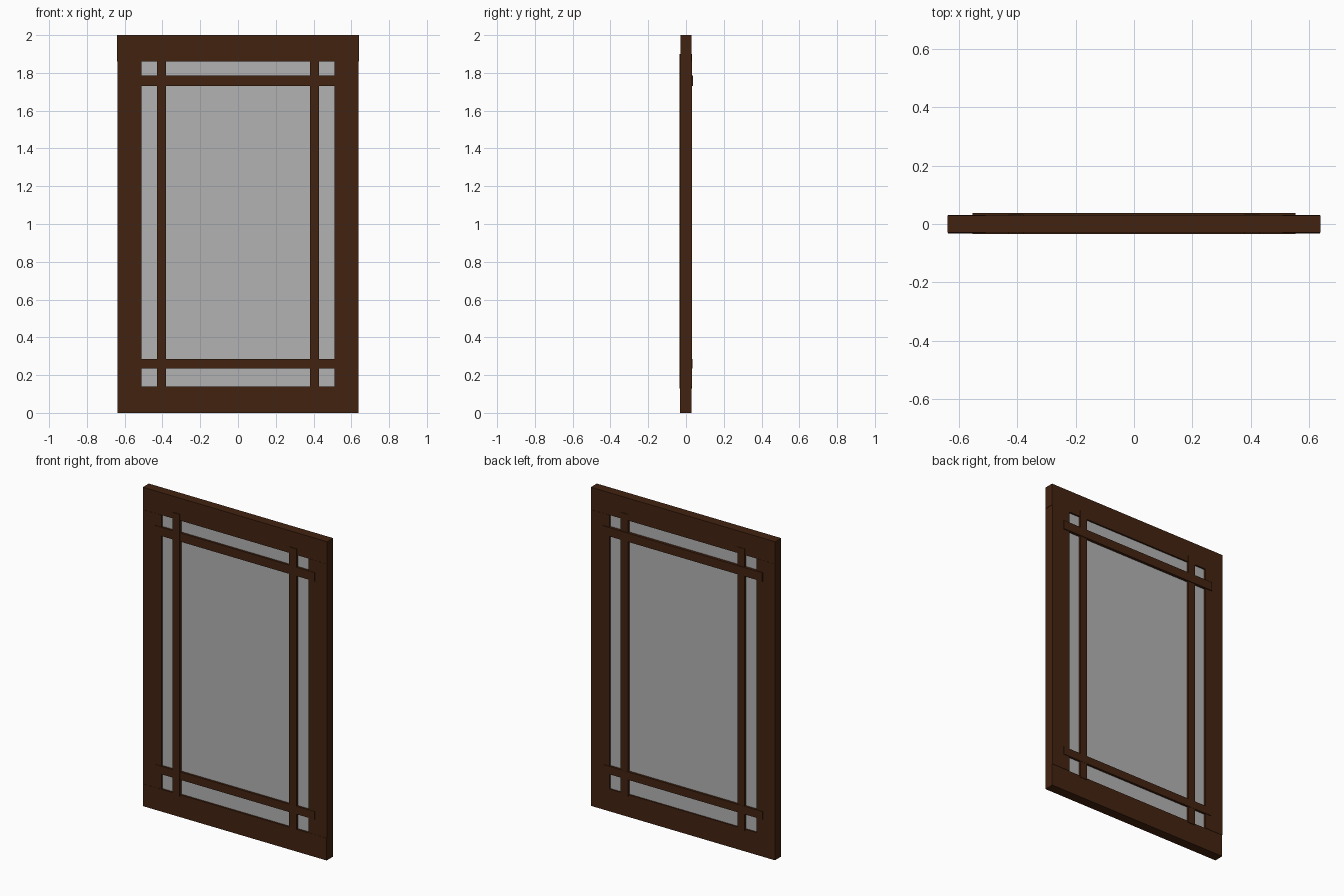
import bpy

if "Cube" in bpy.data.objects:
    bpy.data.objects.remove(bpy.data.objects["Cube"])


def material(name, rgb):
    m = bpy.data.materials.new(name)
    m.diffuse_color = (*rgb, 1.0)
    m.use_nodes = True
    m.node_tree.nodes["Principled BSDF"].inputs["Base Color"].default_value = m.diffuse_color
    return m


wood = material("dark_wood", (0.054, 0.0165, 0.005))
grey = material("grey_glass", (0.45, 0.45, 0.45))


def box(name, x0, x1, y0, y1, z0, z1, mat):
    bpy.ops.mesh.primitive_cube_add(
        size=1, location=((x0 + x1) / 2, (y0 + y1) / 2, (z0 + z1) / 2))
    ob = bpy.context.object
    ob.name = name
    ob.scale = (x1 - x0, y1 - y0, z1 - z0)
    bpy.ops.object.transform_apply(location=False, rotation=False, scale=True)
    ob.data.materials.append(mat)
    return ob


# Outer frame: full width rails, stiles between them
box("top_rail", -0.64, 0.64, -0.03, 0.03, 1.86, 2.0, wood)
box("bottom_rail", -0.638, 0.638, -0.032, 0.029, 0.0, 0.14, wood)

for side, s in (("left", -1), ("right", 1)):
    a, b = sorted((s * 0.51, s * 0.638))
    box(side + "_stile", a, b, -0.031, 0.031, 0.14, 1.86, wood)
    # Vertical glazing bar, lapping onto the rails
    a, b = sorted((s * 0.38, s * 0.43))
    box(side + "_glazing_bar", a, b, -0.035, 0.033, 0.13, 1.90, wood)

# Horizontal glazing bars, lapping onto the stiles
box("upper_glazing_bar", -0.555, 0.555, -0.0335, 0.037, 1.73, 1.785, wood)
box("lower_glazing_bar", -0.555, 0.555, -0.0335, 0.034, 0.235, 0.285, wood)

# Glass pane, held inside the frame
box("glass_pane", -0.52, 0.52, -0.02, 0.02, 0.13, 1.87, grey)
